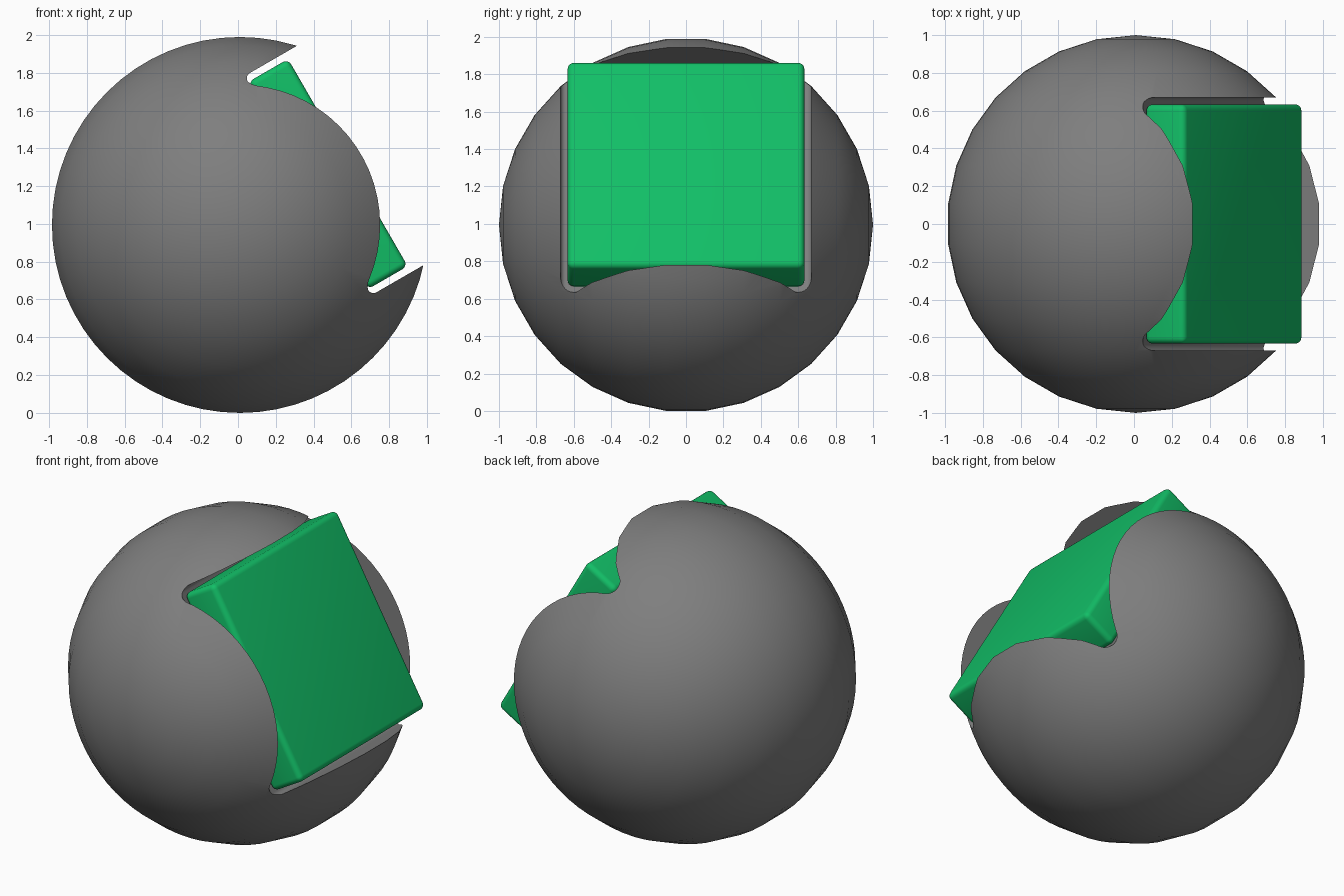
import bpy, bmesh, math
from mathutils import Matrix

if "Cube" in bpy.data.objects:
    bpy.data.objects.remove(bpy.data.objects["Cube"])

CENTRE = (0.010, 0, 0.9945)   # ball centre
TILT = math.radians(-30)      # local +x points up and to the right


def material(name, rgb):
    m = bpy.data.materials.new(name)
    m.diffuse_color = (*rgb, 1)
    m.use_nodes = True
    m.node_tree.nodes["Principled BSDF"].inputs["Base Color"].default_value = m.diffuse_color
    return m


def make(name, bm, mat):
    me = bpy.data.meshes.new(name)
    bm.normal_update()
    bm.to_mesh(me)
    bm.free()
    ob = bpy.data.objects.new(name, me)
    bpy.context.collection.objects.link(ob)
    me.materials.append(mat)
    return ob


def smooth(ob, angle):
    bpy.ops.object.select_all(action='DESELECT')
    ob.select_set(True)
    bpy.context.view_layer.objects.active = ob
    bpy.ops.object.shade_smooth_by_angle(angle=math.radians(angle))


def rounded_block(name, near, far, half, radius, mat):
    """Tilted block reaching from near to far along the tilted axis."""
    bm = bmesh.new()
    bmesh.ops.create_cube(bm, size=1)
    bmesh.ops.scale(bm, vec=(far - near, 2 * half, 2 * half), verts=bm.verts)
    bmesh.ops.translate(bm, vec=((near + far) / 2, 0, 0), verts=bm.verts)
    bmesh.ops.bevel(bm, geom=bm.edges[:], offset=radius, segments=5,
                    profile=0.5, affect='EDGES')
    bm.transform(Matrix.Translation(CENTRE) @ Matrix.Rotation(TILT, 4, 'Y'))
    return make(name, bm, mat)


grey = material("dark grey", (0.21, 0.21, 0.21))
green = material("green", (0.006, 0.52, 0.135))

# Ball with its poles on the y axis
bm = bmesh.new()
bmesh.ops.create_uvsphere(bm, u_segments=64, v_segments=15, radius=1)
bm.transform(Matrix.Translation(CENTRE) @ Matrix.Rotation(math.pi / 2, 4, 'X'))
ball = make("ball", bm, grey)

# Square recess cut into the ball
cutter = rounded_block("recess_cutter", 0.415, 1.3, 0.67, 0.033, grey)
cutter.hide_render = True
mod = ball.modifiers.new("recess", 'BOOLEAN')
mod.operation = 'DIFFERENCE'
mod.solver = 'EXACT'
mod.object = cutter
bpy.context.view_layer.objects.active = ball
bpy.ops.object.modifier_apply(modifier=mod.name)
bpy.data.objects.remove(cutter)
smooth(ball, 30)

# Rounded green block seated in the recess
block = rounded_block("block", 0.416, 0.66, 0.633, 0.033, green)
smooth(block, 40)
